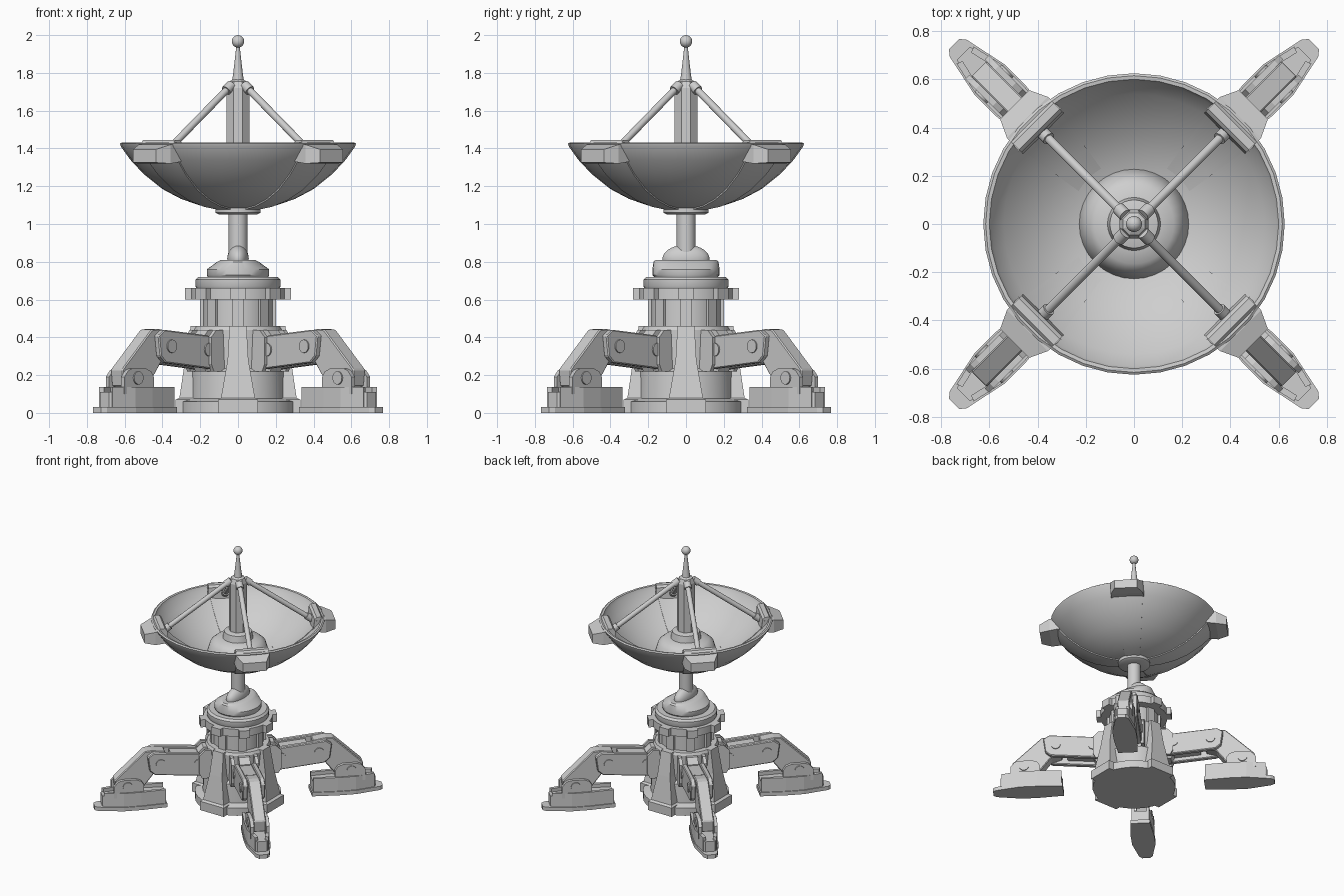
import bpy, bmesh, math
from mathutils import Vector, Matrix

if "Cube" in bpy.data.objects:
    bpy.data.objects.remove(bpy.data.objects["Cube"])

grey = bpy.data.materials.new("light_grey")
grey.diffuse_color = (0.62, 0.62, 0.62, 1)
grey.use_nodes = True
grey.node_tree.nodes["Principled BSDF"].inputs["Base Color"].default_value = grey.diffuse_color
DIAG = [45, 135, 225, 315]
AXIS = [0, 90, 180, 270]


def finish(name, bm, angles=(0,), smooth=None, bevel=0):
    """Turn a bmesh into one object per angle around z."""
    bmesh.ops.recalc_face_normals(bm, faces=bm.faces[:])
    me = bpy.data.meshes.new(name)
    bm.to_mesh(me)
    bm.free()
    me.materials.append(grey)
    if smooth:
        me.shade_smooth()
        me.set_sharp_from_angle(angle=math.radians(smooth))
    for a in angles:
        ob = bpy.data.objects.new(name, me)
        ob.rotation_euler.z = math.radians(a)
        bpy.context.collection.objects.link(ob)
        if bevel:
            m = ob.modifiers.new("bevel", "BEVEL")
            m.width, m.segments = bevel, 1


def bridge(bm, rings, caps=True):
    rings = [[bm.verts.new(p) for p in r] for r in rings]
    n = len(rings[0])
    for a, b in zip(rings, rings[1:]):
        for i in range(n):
            bm.faces.new((a[i], a[(i + 1) % n], b[(i + 1) % n], b[i]))
    if caps:
        bm.faces.new(rings[0])
        bm.faces.new(rings[-1])


def loft(name, rings, **kw):
    bm = bmesh.new()
    bridge(bm, rings)
    finish(name, bm, **kw)


def circle(rx, ry, z, n, turn=0):
    return [(rx * math.cos(t), ry * math.sin(t), z)
            for t in (math.tau * i / n + turn for i in range(n))]


def lathe(name, prof, n=32, turn=0, **kw):
    loft(name, [circle(r, r, z, n, turn) for r, z in prof], **kw)


def side_prism(name, pts, slabs, **kw):
    """Outline in (radius, height), extruded sideways for every slab."""
    bm = bmesh.new()
    for t0, t1 in slabs:
        bridge(bm, [[(r, t, z) for r, z in pts] for t in (t0, t1)])
    finish(name, bm, **kw)


def plan_prism(name, pts, z0, z1, **kw):
    """Half outline in (radius, sideways), mirrored, extruded upward."""
    full = pts + [(r, -t) for r, t in reversed(pts)]
    loft(name, [[(r, t, z) for r, t in full] for z in (z0, z1)], **kw)


def rod(name, a, b, r0, r1, n=12, **kw):
    a, b = Vector(a), Vector(b)
    q = (b - a).to_track_quat('Z', 'Y')
    loft(name, [[p + q @ Vector(c) for c in circle(r, r, 0, n)]
                for p, r in ((a, r0), (b, r1))], smooth=40, **kw)


def ball(name, centre, scale):
    bm = bmesh.new()
    bmesh.ops.create_uvsphere(bm, u_segments=24, v_segments=14, radius=1,
                              matrix=Matrix.Translation(centre) @ Matrix.Diagonal((*scale, 1)))
    finish(name, bm, smooth=40)


# --- pedestal ---
lathe("base_body", [(.31, 0), (.31, .06), (.255, .075), (.25, .22), (.225, .235),
                    (.235, .44), (.225, .46), (.185, .46), (.185, .6)], smooth=25)
loft("buttress", [[(.15, -w, z), (r, -w, z), (r, w, z), (.15, w, z)]
                  for r, w, z in ((.33, .105, 0), (.33, .105, .07), (.31, .09, .08),
                                  (.28, .055, .28), (.25, .045, .46))], angles=AXIS)
side_prism("neck_rib", [(.15, .46), (.2, .46), (.2, .6), (.15, .6)], [(-.03, .03)],
           angles=AXIS + DIAG)
lathe("collar_ring", [(.25, .6), (.25, .66), (.22, .66), (.225, .67), (.225, .705), (.21, .72)],
      smooth=30)
side_prism("collar_lug", [(.2, .6), (.28, .6), (.28, .66), (.2, .66)], [(-.04, .04)],
           angles=AXIS + DIAG)
loft("swivel_cap", [circle(rx, ry, z, 32) for rx, ry, z in
                    ((.16, .17, .72), (.165, .178, .73), (.165, .178, .76),
                     (.11, .172, .8), (.09, .16, .81))], smooth=35)
ball("swivel_hinge", (0, 0, .815), (.057, .125, .075))
lathe("dish_post", [(.05, .8), (.05, 1.06)], 20, smooth=40)

# --- legs ---
side_prism("leg_mount", [(.15, .22), (.28, .22), (.3, .26), (.3, .4), (.26, .44), (.15, .44)],
           [(-.1, -.075), (-.04, .04), (.075, .1)], angles=DIAG)
side_prism("upper_arm", [(.25, .23), (.62, .265), (.66, .3), (.675, .41), (.63, .44),
                         (.3, .41), (.25, .37)], [(-.082, -.045), (.045, .082)],
           angles=DIAG, bevel=.006)
side_prism("upper_arm_core", [(.22, .26), (.5, .285), (.5, .41), (.27, .39), (.22, .36)],
           [(-.045, .045)], angles=DIAG)
side_prism("lower_leg", [(.54, .29), (.62, .265), (.7, .16), (.9, .14), (.91, .23),
                         (.69, .44), (.64, .445), (.54, .43)], [(-.045, .045)],
           angles=DIAG, bevel=.006)
side_prism("ankle_bracket", [(.7, .1), (.92, .1), (.92, .19), (.89, .225), (.86, .235),
                             (.76, .235), (.72, .22), (.7, .19)],
           [(-.07, -.045), (.045, .07)], angles=DIAG)
for name, r, z, t in (("inner_bolt", .3, .335, .09), ("knee_bolt", .58, .353, .09),
                      ("ankle_bolt", .82, .185, .078)):
    rod(name, (r, -t, z), (r, t, z), .035, .035, 16, angles=DIAG)

# --- feet ---
plan_prism("foot_sole", [(.53, .072), (.72, .088), (.85, .088), (1.03, .05), (1.055, .03)],
           0, .03, angles=DIAG)
plan_prism("foot_body", [(.54, .065), (.72, .08), (.85, .08), (.98, .05), (1.0, .035)],
           .03, .11, angles=DIAG)
bm = bmesh.new()
for s in (1, -1):
    outline = [(.54, .066), (.72, .081), (.85, .081), (.99, .05), (.98, .025), (.85, .055),
               (.72, .055), (.54, .045)]
    bridge(bm, [[(r, s * t, z) for r, t in outline] for z in (.03, .138)])
finish("foot_rail", bm, angles=DIAG)

# --- dish ---
outer = [(.1, 1.08), (.2, 1.098), (.3, 1.132), (.4, 1.185), (.5, 1.265), (.57, 1.34), (.62, 1.41)]
inner = [(.59, 1.405), (.54, 1.345), (.47, 1.275), (.37, 1.2), (.27, 1.15), (.17, 1.12), (.05, 1.105)]
lathe("dish_bowl", outer + [(.625, 1.425), (.615, 1.432), (.6, 1.43)] + inner, 36, smooth=35)
lathe("dish_socket", [(.1, 1.05), (.12, 1.06), (.12, 1.085), (.1, 1.097)], smooth=30)
lathe("feed_hub", [(.23, 1.12), (.222, 1.17), (.2, 1.24), (.165, 1.27), (.11, 1.28),
                   (.1, 1.33), (.06, 1.34)], smooth=35)


def wedge(name, prof, w0, w1, lift):
    """Tapered strip hugging the bowl, lifted off its surface."""
    bm = bmesh.new()
    rows = []
    for r, z in prof:
        w = w0 + (w1 - w0) * (r - .1) / .52
        rows.append([])
        for k in range(-4, 5):
            t = math.asin(w / r) * k / 4
            rows[-1].append(bm.verts.new((r * math.cos(t), r * math.sin(t), z)))
    for a, b in zip(rows, rows[1:]):
        for i in range(8):
            bm.faces.new((a[i], a[i + 1], b[i + 1], b[i]))
    bmesh.ops.recalc_face_normals(bm, faces=bm.faces[:])
    up = bm.faces[:][0].normal.z > 0
    geo = bmesh.ops.extrude_face_region(bm, geom=bm.faces[:])
    dirn = Vector((-.5, 0, .8)) if lift > 0 else Vector((.5, 0, -.8))
    bmesh.ops.translate(bm, verts=[v for v in geo["geom"] if isinstance(v, bmesh.types.BMVert)],
                        vec=dirn * abs(lift))
    finish(name, bm, angles=DIAG, smooth=30)


wedge("outer_dish_strip", outer, .05, .12, -.008)
wedge("inner_dish_strip", inner[:-2], .04, .12, .006)

# clamps gripping the rim
loft("rim_clamp", [[(r, -w, z0), (r, w, z0), (r, w, z1), (r, -w, z1)]
                   for r, w, z0, z1 in ((.55, .125, 1.33, 1.42), (.625, .12, 1.32, 1.42),
                                        (.7, .085, 1.325, 1.395))], angles=DIAG)
side_prism("rim_clamp_lip", [(.53, 1.34), (.54, 1.43), (.555, 1.445), (.59, 1.445), (.61, 1.42), (.58, 1.36)],
           [(-.12, .12)], angles=DIAG)

# --- feed mast and struts ---
lathe("feed_mast", [(.065, 1.3), (.065, 1.72), (.05, 1.755), (.03, 1.765)], 8, math.pi / 8)
rod("feed_strut", (.05, 0, 1.735), (.52, 0, 1.395), .019, .019, angles=DIAG)
rod("strut_ferrule", (.05, 0, 1.735), (.09, 0, 1.706), .027, .027, angles=DIAG)
rod("strut_foot", (.5, 0, 1.41), (.54, 0, 1.38), .027, .027, angles=DIAG)
lathe("antenna_spike", [(.032, 1.755), (.025, 1.8), (.008, 1.95)], 16, smooth=40)
ball("antenna_tip", (0, 0, 1.967), (.033, .033, .033))
